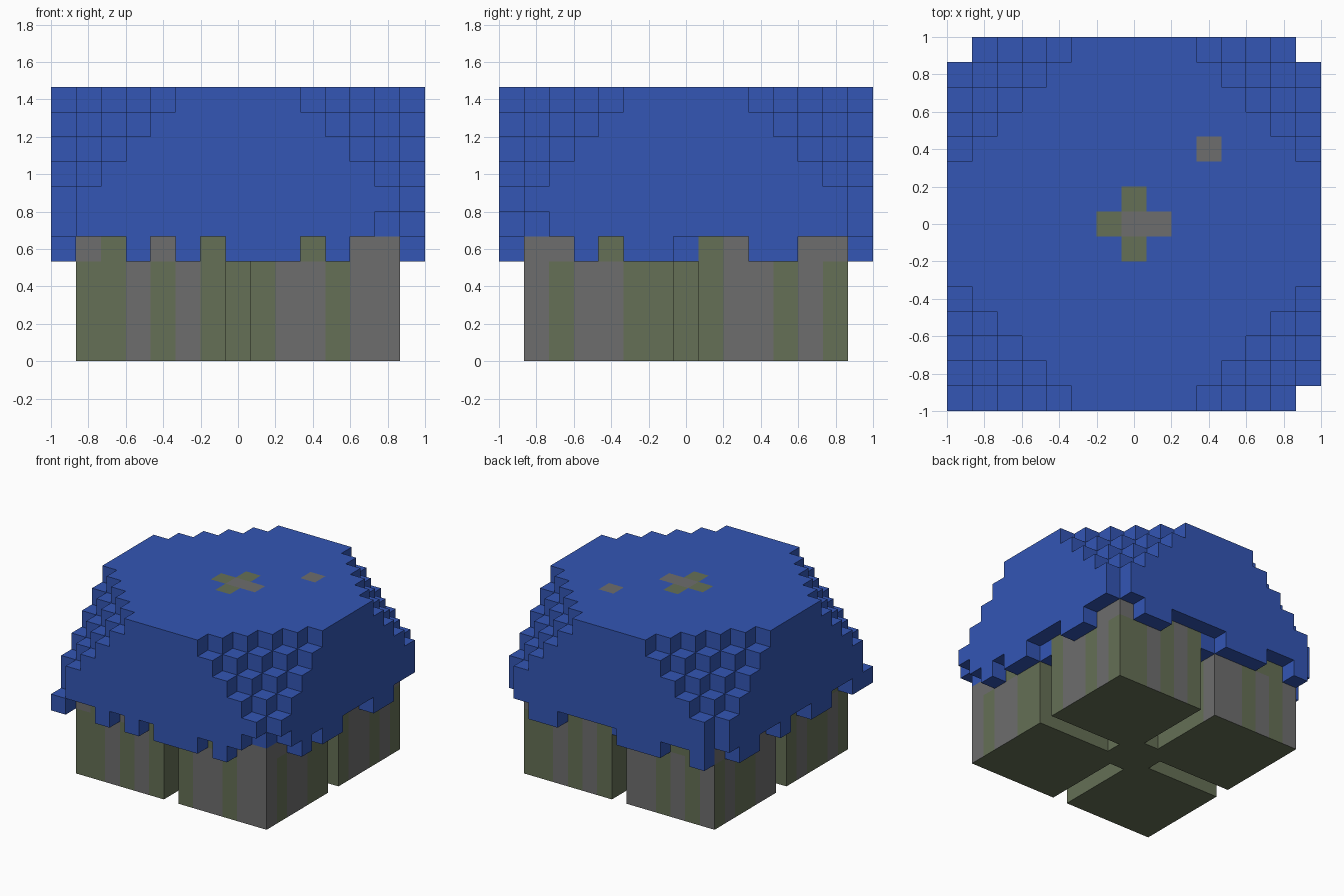
import bpy
import bmesh
from mathutils import Vector

if "Cube" in bpy.data.objects:
    bpy.data.objects.remove(bpy.data.objects["Cube"], do_unlink=True)

N, TOP, MID = 15, 10, 7          # blocks across, top layer, centre index
U = 2 / N                        # block size


def make_material(name, color):
    mat = bpy.data.materials.new(name)
    mat.use_nodes = True
    mat.diffuse_color = (*color, 1)
    bsdf = mat.node_tree.nodes["Principled BSDF"]
    bsdf.inputs["Base Color"].default_value = (*color, 1)
    bsdf.inputs["Roughness"].default_value = 0.9
    return mat


MATERIALS = [make_material("leaf_blue", (0.033, 0.093, 0.46)),
             make_material("bark_grey", (0.155, 0.155, 0.155)),
             make_material("bark_olive", (0.13, 0.16, 0.092))]
LEAF, GREY, OLIVE = range(3)
SIDES = [Vector(d) for d in ((1, 0, 0), (-1, 0, 0), (0, 1, 0),
                             (0, -1, 0), (0, 0, 1), (0, 0, -1))]


def build_blocks(name, cells, solid, color_of):
    """Skin a set of blocks, leaving out every face hidden by another block."""
    bm = bmesh.new()
    for c in cells:
        for d in SIDES:
            if tuple(int(a + b) for a, b in zip(c, d)) in solid:
                continue
            u = Vector((d.y, d.z, d.x))
            v = d.cross(u)
            mid = Vector(c) + Vector((0.5, 0.5, 0.5)) + d / 2
            corners = [mid + (u * a + v * b) / 2
                       for a, b in ((-1, -1), (1, -1), (1, 1), (-1, 1))]
            face = bm.faces.new([bm.verts.new((p.x * U - 1, p.y * U - 1, p.z * U))
                                 for p in corners])
            face.material_index = color_of(c, d)
    bmesh.ops.remove_doubles(bm, verts=bm.verts, dist=0.001)
    # Merge flat neighbours of one colour
    bmesh.ops.dissolve_limit(bm, angle_limit=0.01, verts=bm.verts,
                             edges=bm.edges, delimit={'MATERIAL'})
    mesh = bpy.data.meshes.new(name)
    bm.to_mesh(mesh)
    bm.free()
    for mat in MATERIALS:
        mesh.materials.append(mat)
    obj = bpy.data.objects.new(name, mesh)
    bpy.context.collection.objects.link(obj)


# Trunk: four legs around a plus-shaped core, with leaves above the gaps
def in_core(x, y):
    return abs(x - MID) + abs(y - MID) <= 1


trunk, canopy = set(), set()
for x in range(1, N - 1):
    for y in range(1, N - 1):
        for z in range(5):
            if in_core(x, y) or (x != MID and y != MID):
                trunk.add((x, y, z))
            elif z == 4:
                canopy.add((x, y, z))
core_tops = {(x, y, TOP) for x in range(N) for y in range(N) if in_core(x, y)}
core_tops.add((10, 10, TOP))
trunk |= core_tops

# Canopy: a big block with its four upper corners cut on the diagonal
for x in range(N):
    for y in range(N):
        i, j = min(x, N - 1 - x), min(y, N - 1 - y)
        for z in range(5, TOP + 1):
            if i + j + TOP - z >= 5 and i + j > 0 and (x, y, z) not in trunk:
                canopy.add((x, y, z))
canopy -= {(13, 0, 5), (14, 1, 5)}

# Ragged fringe of single leaves below the canopy rim
for x in (3, 5, 7, 8, 9, 11):
    canopy.add((x, 0, 4))
for x in (1, 4, 5, 6, 11, 12):
    canopy.add((x, N - 1, 4))
for y in (3, 5, 6, 10, 11):
    canopy.add((N - 1, y, 4))
for y in (0, 1, 4, 5, 8, 11, 12):
    canopy.add((0, y, 4))

# Bark stripes: o is olive, g is grey; one letter per block along each side
STRIPES = {"front": "oogogoooggogg", "right": "goggooooggogo",
           "back": "gogoggoogogoo", "left": "ogoogooggoogo"}
UPPER = {"front": "googgoooooggg", "right": "gggoooooggggg",
         "back": "googgogogogog", "left": "goggoogogogog"}


def bark(c, d):
    x, y, z = c
    if z == TOP:
        return GREY if c in {(7, 7, TOP), (8, 7, TOP), (10, 10, TOP)} else OLIVE
    rows = UPPER if z == 4 else STRIPES
    if d.z < 0:
        return OLIVE
    if y == 1 and d.x == 0 or y == 1 and d.y == 0 and 1 < x < 13:
        letter = rows["front"][x - 1]
    elif y == 13 and d.x == 0 or y == 13 and d.y == 0 and 1 < x < 13:
        letter = rows["back"][x - 1]
    elif x == 13:
        letter = rows["right"][y - 1]
    elif x == 1:
        letter = rows["left"][y - 1]
    else:
        letter = "o"
    return OLIVE if letter == "o" else GREY


solid = trunk | canopy
build_blocks("trunk_legs", trunk - core_tops, solid, bark)
build_blocks("trunk_core_top", core_tops, solid, bark)
build_blocks("leaf_canopy", canopy, solid, lambda c, d: LEAF)
